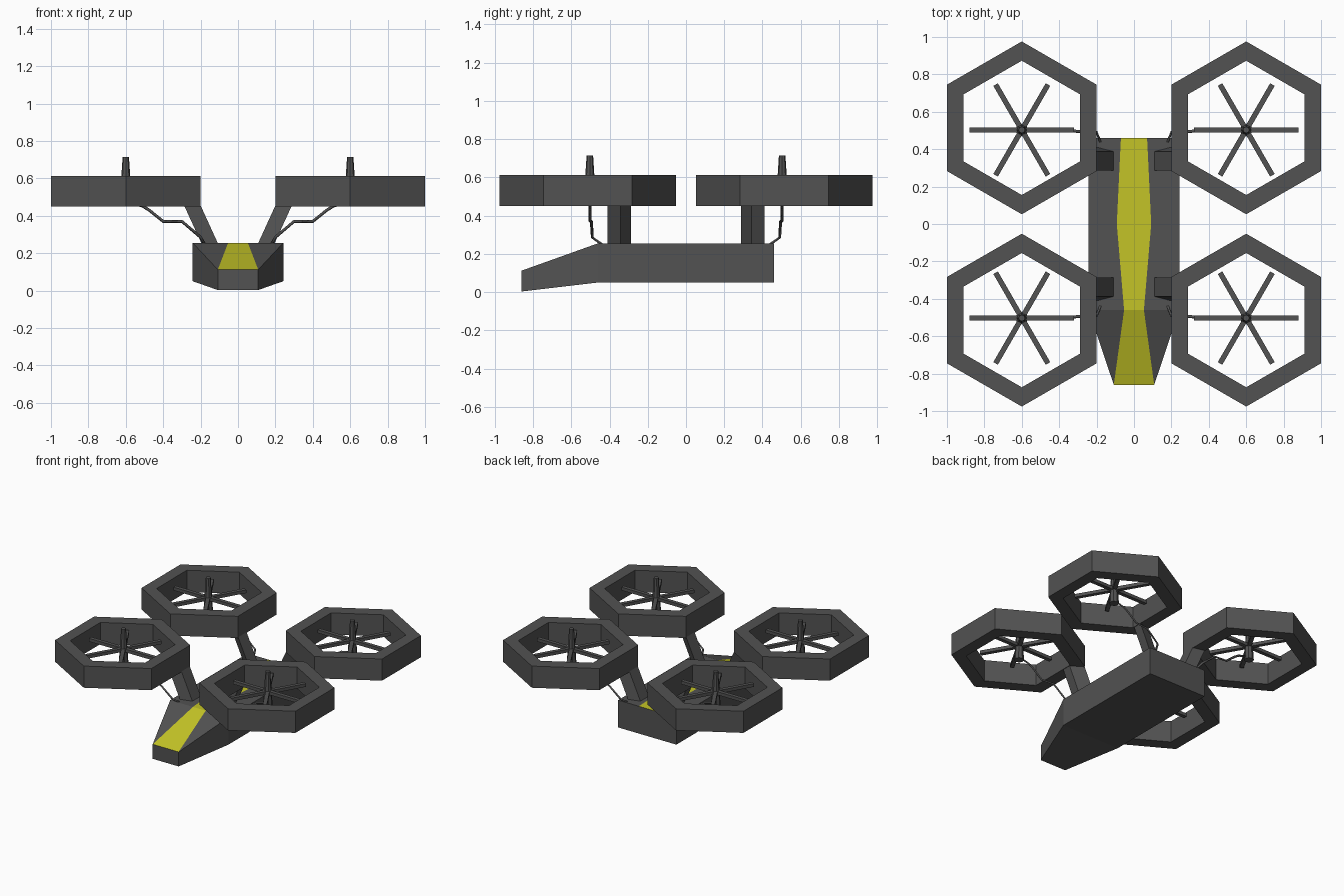
import bpy, bmesh
from math import pi, sin, cos
from mathutils import Vector

if "Cube" in bpy.data.objects:
    bpy.data.objects.remove(bpy.data.objects["Cube"])

def make(name, verts, faces, stripe=()):
    me = bpy.data.meshes.new(name)
    bm = bmesh.new()
    vs = [bm.verts.new(v) for v in verts]
    for i, f in enumerate(faces):
        face = bm.faces.new([vs[k] for k in f])
        face.material_index = 1 if i in stripe else 0
    bmesh.ops.recalc_face_normals(bm, faces=bm.faces[:])
    bm.to_mesh(me)
    bm.free()
    ob = bpy.data.objects.new(name, me)
    bpy.context.collection.objects.link(ob)
    return ob

def loft(name, loops, closed=False, stripe_seg=None):
    """Skin equal-sized loops; end caps unless closed into a ring."""
    n, m = len(loops[0]), len(loops)
    verts = [v for lp in loops for v in lp]
    faces, stripe = [], []
    for j in range(m if closed else m - 1):
        a, b = j * n, (j + 1) % m * n
        for i in range(n):
            if i == stripe_seg:
                stripe.append(len(faces))
            k = (i + 1) % n
            faces.append((a + i, a + k, b + k, b + i))
    if not closed:
        faces += [tuple(range(n)), tuple(range((m - 1) * n, m * n))]
    return make(name, verts, faces, stripe)

def hexagon(c, r, z, n=6):
    return [(c[0] + r * sin(2 * pi * i / n), c[1] + r * cos(2 * pi * i / n), z) for i in range(n)]

def material(name, col):
    m = bpy.data.materials.new(name)
    m.diffuse_color = col
    m.use_nodes = True
    m.node_tree.nodes["Principled BSDF"].inputs["Base Color"].default_value = m.diffuse_color
    return m

dark = material("dark_grey", (0.085, 0.085, 0.085, 1))
yellow = material("yellow", (0.55, 0.55, 0.02, 1))

# fuselage: (y, half width, bottom, top, stripe half width)
sections = [(0.46, 0.242, 0.05, 0.255, 0.07), (0, 0.242, 0.05, 0.255, 0.092),
            (-0.46, 0.242, 0.05, 0.255, 0.053), (-0.86, 0.108, 0.003, 0.112, 0.108)]
loops = []
for y, w, b, t, s in sections:
    loops.append([(-w, y, b), (-w, y, t), (-s, y, t), (s, y, t), (w, y, t), (w, y, b)])
body = loft("fuselage", loops, stripe_seg=2)
bm = bmesh.new()
bm.from_mesh(body.data)
bmesh.ops.remove_doubles(bm, verts=bm.verts[:], dist=0.0005)
bm.to_mesh(body.data)
bm.free()
parts = [body]

ARM = [(0.107, 0.287), (0.107, 0.387), (0.195, 0.41), (0.195, 0.342)]
CABLE = [(0.6, 0.503, 0.475), (0.51, 0.503, 0.452), (0.475, 0.503, 0.43), (0.40, 0.503, 0.37),
         (0.30, 0.495, 0.37), (0.20, 0.49, 0.285), (0.18, 0.44, 0.25)]

for sx in (-1, 1):
    for sy in (-1, 1):
        tag = ("left" if sx < 0 else "right") + ("_front" if sy < 0 else "_back")
        # hexagonal duct
        c = (sx * 0.6, sy * 0.514)
        parts.append(loft("duct_" + tag, [hexagon(c, 0.4619, 0.45), hexagon(c, 0.4619, 0.613),
                          hexagon(c, 0.359, 0.613), hexagon(c, 0.359, 0.45)], closed=True))
        # tapered hub
        h = (sx * 0.6, sy * 0.503)
        parts.append(loft("hub_" + tag, [hexagon(h, 0.034, 0.45, 8), hexagon(h, 0.017, 0.715, 8)]))
        # three crossing blade bars
        for k in range(3):
            d = Vector((cos(k * pi / 3), sin(k * pi / 3), 0))
            p = Vector((-d.y, d.x, 0)) * 0.014
            up = Vector((0, 0, 0.012))
            ends = []
            for e in (-0.28, 0.28):
                o = Vector((h[0], h[1], 0.56)) + d * e
                ends.append([o - p - up, o + p - up, o + p + up, o - p + up])
            parts.append(loft("blade_%d_%s" % (k + 1, tag), ends))
        # leaning support arm
        parts.append(loft("arm_" + tag, [[(sx * (x + dx), sy * y, z) for x, y in ARM]
                          for dx, z in ((-0.003, 0.245), (0.093, 0.455))]))
        # bent cable
        cu = bpy.data.curves.new("cable_" + tag, 'CURVE')
        cu.dimensions = '3D'
        cu.bevel_depth = 0.008
        cu.bevel_resolution = 0
        cu.use_fill_caps = True
        sp = cu.splines.new('POLY')
        sp.points.add(len(CABLE) - 1)
        for pt, (x, y, z) in zip(sp.points, CABLE):
            pt.co = (sx * x, sy * y, z, 1)
        ob = bpy.data.objects.new("cable_" + tag, cu)
        bpy.context.collection.objects.link(ob)
        parts.append(ob)

for ob in parts:
    ob.data.materials.append(dark)
body.data.materials.append(yellow)
